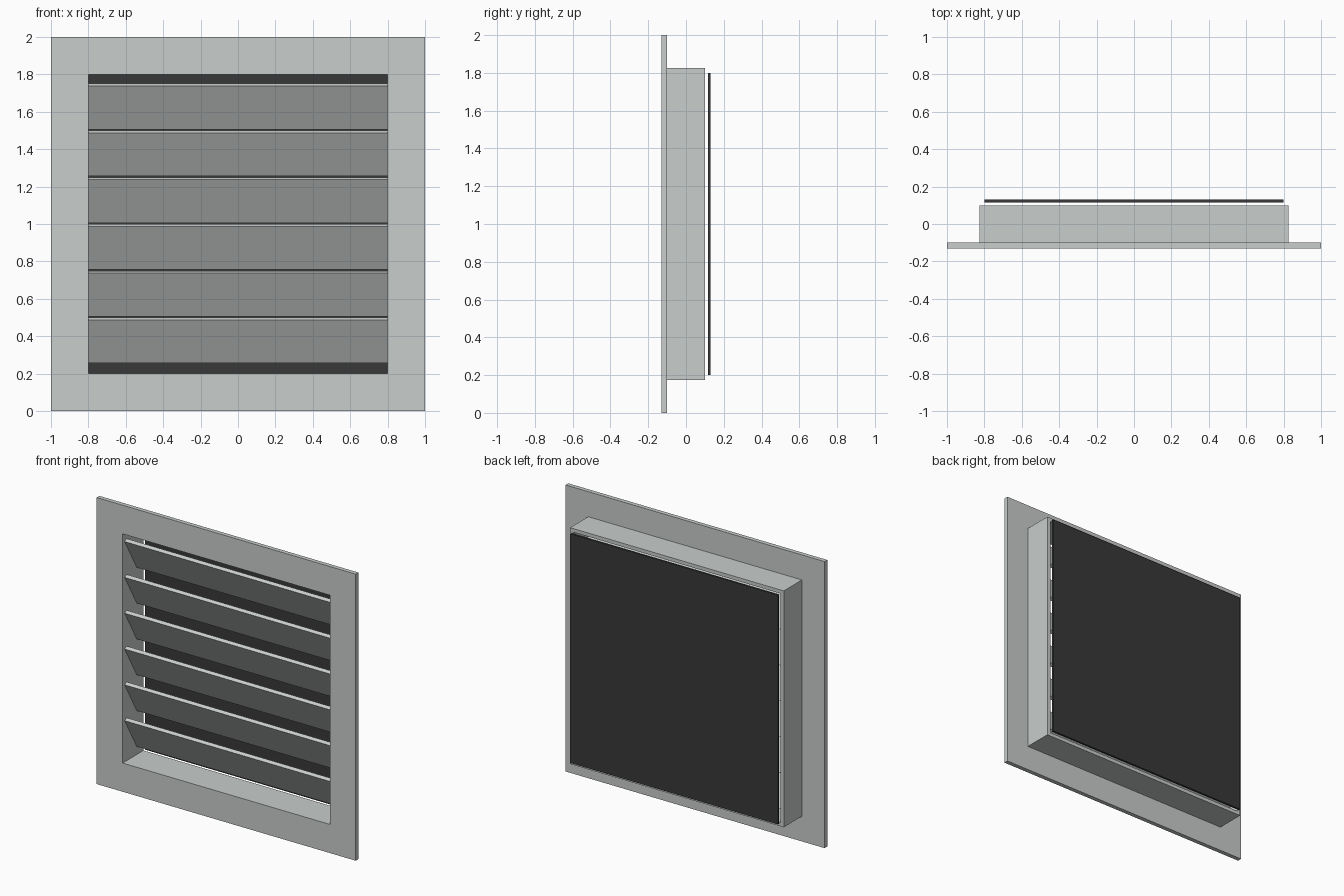
import bpy
import bmesh
import math
from mathutils import Matrix

if "Cube" in bpy.data.objects:
    bpy.data.objects.remove(bpy.data.objects["Cube"])


def make_material(name, rgb):
    mat = bpy.data.materials.new(name)
    mat.diffuse_color = (*rgb, 1.0)
    mat.use_nodes = True
    mat.node_tree.nodes["Principled BSDF"].inputs["Base Color"].default_value = mat.diffuse_color
    return mat


METAL = make_material("light grey metal", (0.58, 0.61, 0.60))
DARK = make_material("dark mesh", (0.04, 0.04, 0.04))


def finish(name, bm, mat):
    bmesh.ops.recalc_face_normals(bm, faces=bm.faces)
    mesh = bpy.data.meshes.new(name)
    bm.to_mesh(mesh)
    bm.free()
    mesh.materials.append(mat)
    obj = bpy.data.objects.new(name, mesh)
    bpy.context.collection.objects.link(obj)
    return obj


def box(name, size, centre, mat, tilt=0.0):
    bm = bmesh.new()
    matrix = (Matrix.Translation(centre) @ Matrix.Rotation(tilt, 4, 'X')
              @ Matrix.Diagonal((*size, 1.0)))
    bmesh.ops.create_cube(bm, size=1.0, matrix=matrix)
    return finish(name, bm, mat)


def square_ring(name, outer, inner, y0, y1, mat):
    """Square frame around z = 1, given by its half widths and depth."""
    bm = bmesh.new()
    corners = [(-1, -1), (1, -1), (1, 1), (-1, 1)]
    loops = [[bm.verts.new((sx * half, y, 1 + sz * half)) for sx, sz in corners]
             for half, y in ((outer, y0), (outer, y1), (inner, y1), (inner, y0))]
    for a, b in zip(loops, loops[1:] + loops[:1]):
        for i in range(4):
            j = (i + 1) % 4
            bm.faces.new((a[i], a[j], b[j], b[i]))
    return finish(name, bm, mat)


# Front flange and the shallow duct behind it
square_ring("front_flange", 1.0, 0.8, -0.13, -0.10, METAL)
square_ring("duct", 0.825, 0.8, -0.10, 0.10, METAL)

# Tilted slats, upper edge towards the front
for i in range(6):
    box(f"slat_{i + 1}", (1.6, 0.025, 0.267), (0, -0.03, 1.003 + 0.25 * (i - 2.5)),
        METAL, math.radians(30))

# Dark screen floating just behind the duct
box("back_screen", (1.6, 0.014, 1.6), (0, 0.123, 1.0), DARK)
